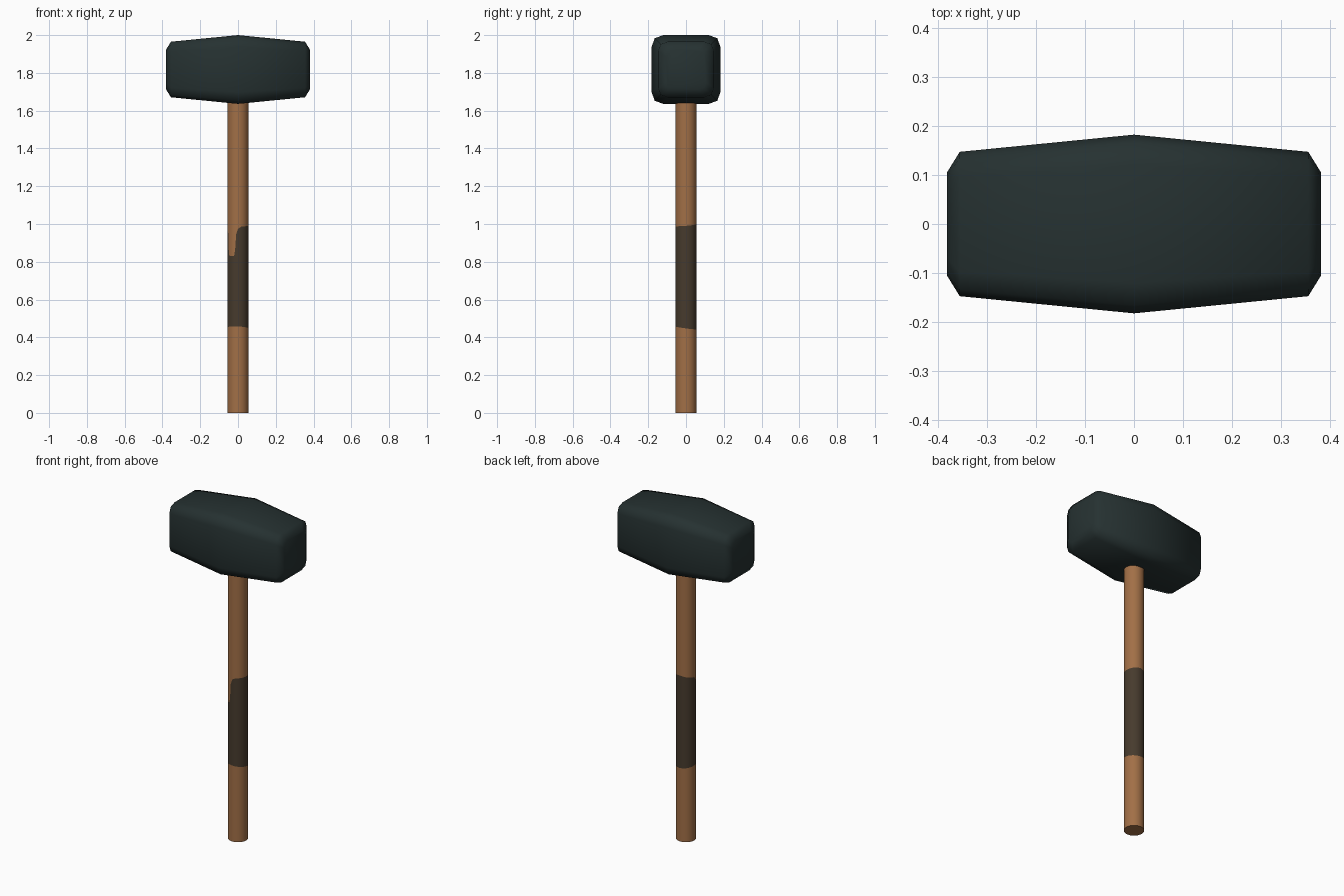
import bpy, bmesh, math

if "Cube" in bpy.data.objects:
    bpy.data.objects.remove(bpy.data.objects["Cube"])


def material(name, rgb):
    m = bpy.data.materials.new(name)
    m.diffuse_color = (*rgb, 1)
    m.use_nodes = True
    m.node_tree.nodes["Principled BSDF"].inputs["Base Color"].default_value = m.diffuse_color
    return m


def finish(name, bm, mats):
    bmesh.ops.recalc_face_normals(bm, faces=bm.faces)
    me = bpy.data.meshes.new(name)
    bm.to_mesh(me)
    bm.free()
    for m in mats:
        me.materials.append(m)
    ob = bpy.data.objects.new(name, me)
    bpy.context.collection.objects.link(ob)
    return ob


def skin(bm, rings, mat_ids):
    """Bridge successive vertex rings, giving each band a material; cap both ends."""
    n = len(rings[0])
    for k, mi in enumerate(mat_ids):
        a, b = rings[k], rings[k + 1]
        for i in range(n):
            j = (i + 1) % n
            f = bm.faces.new((a[i], a[j], b[j], b[i]))
            f.material_index, f.smooth = mi, True
    return bm.faces.new(rings[0][::-1]), bm.faces.new(rings[-1])


wood = material("wood", (0.36, 0.16, 0.062))
wrap = material("dark grip wrap", (0.062, 0.043, 0.026))
iron = material("dark iron", (0.019, 0.031, 0.031))

# Handle: round shaft whose grip wrap has an uneven painted edge
TOP_EDGE = [(-180, 1.0), (-90, 0.985), (-75, 0.96), (-64, 0.95), (-60, 0.84),
            (-50, 0.83), (-22, 0.83), (-16, 0.85), (-12, 0.94), (0, 0.975),
            (20, 0.987), (90, 0.99), (180, 1.0)]


def top_edge(t):
    for (t0, z0), (t1, z1) in zip(TOP_EDGE, TOP_EDGE[1:]):
        if t <= t1:
            return z0 + (z1 - z0) * (t - t0) / (t1 - t0)


def bottom_edge(t):
    return 0.45 + 0.008 * math.cos(math.radians(t + 20))


N, R = 72, 0.056
bm = bmesh.new()
rings = []
for level in (lambda t: 0, bottom_edge, top_edge, lambda t: 1.645):
    ring = []
    for i in range(N):
        t = -180 + 360 * i / N
        a = math.radians(t)
        ring.append(bm.verts.new((R * math.sin(a), -R * math.cos(a), level(t))))
    rings.append(ring)
skin(bm, rings, (0, 1, 0))
handle = finish("handle", bm, (wood, wrap))

# Head: rounded-square section, widest in the middle, bevelled at both ends
CORNER = [(1, 0.66), (0.91, 0.91), (0.66, 1)]
section = []
for q in range(4):
    for y, z in CORNER:
        for _ in range(q):
            y, z = -z, y
        section.append((y, z))
bm = bmesh.new()
rings = []
for x, s in ((-0.381, 0.105), (-0.355, 0.147), (0, 0.182), (0.355, 0.147), (0.381, 0.105)):
    rings.append([bm.verts.new((x, s * y, 1.818 + s * z)) for y, z in section])
for cap in skin(bm, rings, (0, 0, 0, 0)):
    cap.smooth = True
head = finish("hammer_head", bm, (iron,))
